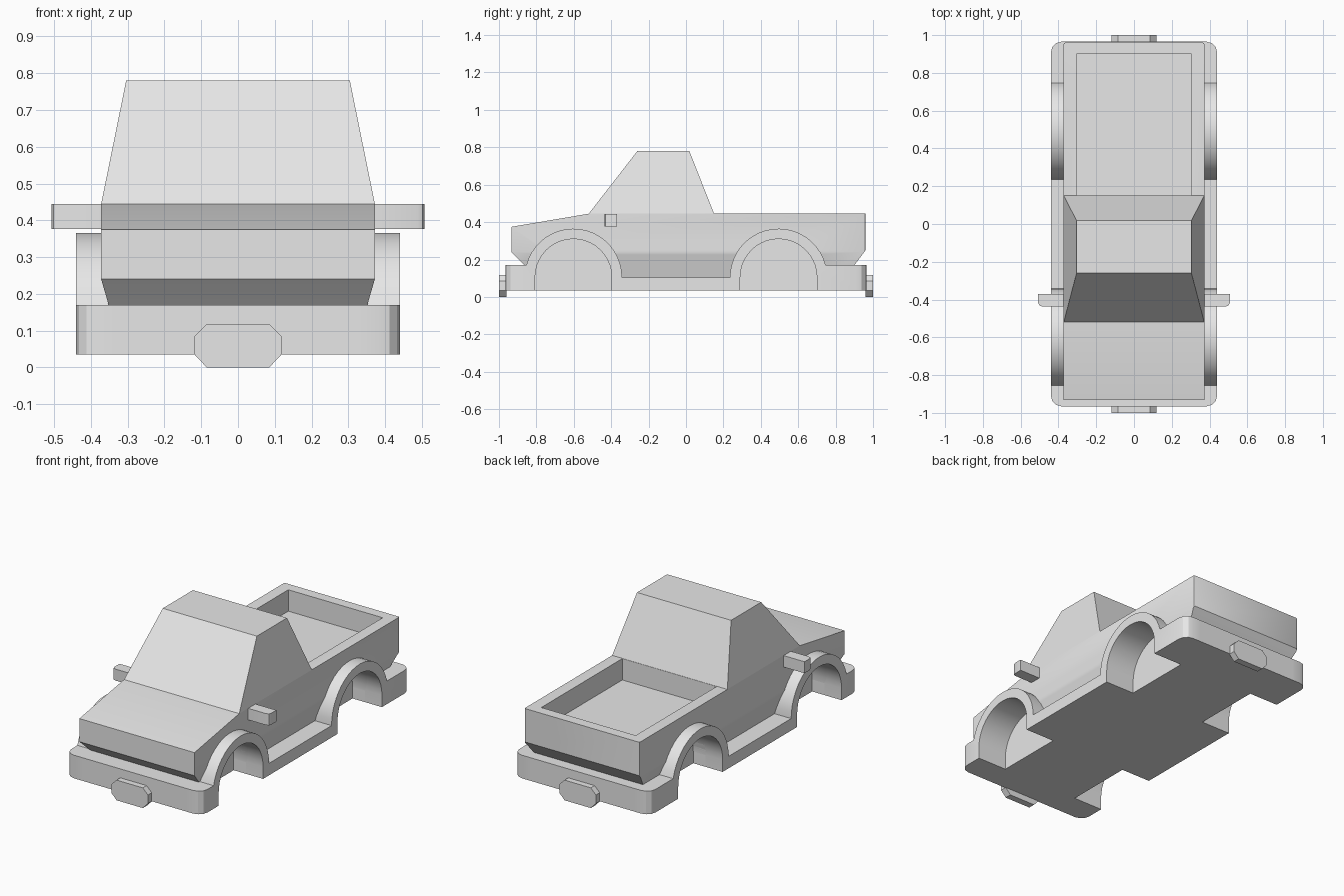
import bpy, bmesh, math

if "Cube" in bpy.data.objects:
    bpy.data.objects.remove(bpy.data.objects["Cube"])

grey = bpy.data.materials.new("light grey")
grey.diffuse_color = (0.8, 0.8, 0.8, 1)
grey.use_nodes = True
grey.node_tree.nodes["Principled BSDF"].inputs["Base Color"].default_value = grey.diffuse_color
AXLES = (-0.602, 0.495)
CZ, R_OUT, R_IN, FLOOR = 0.105, 0.26, 0.205, 0.035


def finish(bm, name):
    bmesh.ops.recalc_face_normals(bm, faces=bm.faces)
    me = bpy.data.meshes.new(name)
    bm.to_mesh(me)
    bm.free()
    ob = bpy.data.objects.new(name, me)
    bpy.context.collection.objects.link(ob)
    me.materials.append(grey)
    return ob


def prism(pts, a, b, axis):
    """Closed 2D outline extruded from a to b along x (y,z points) or y (x,z points)."""
    bm = bmesh.new()
    place = (lambda p, t: (t, p[0], p[1])) if axis == 'x' else (lambda p, t: (p[0], t, p[1]))
    lo = [bm.verts.new(place(p, a)) for p in pts]
    hi = [bm.verts.new(place(p, b)) for p in pts]
    bm.faces.new(lo)
    bm.faces.new(hi)
    n = len(pts)
    for i in range(n):
        j = (i + 1) % n
        bm.faces.new((lo[i], lo[j], hi[j], hi[i]))
    bmesh.ops.recalc_face_normals(bm, faces=bm.faces)
    return bm


def box(x0, x1, y0, y1, z0, z1):
    return prism([(y0, z0), (y1, z0), (y1, z1), (y0, z1)], x0, x1, 'x')


def bevel(bm, test, width, segments=1):
    edges = [e for e in bm.edges if test(e.verts[0].co, e.verts[1].co)]
    bmesh.ops.bevel(bm, geom=edges, offset=width, segments=segments,
                    profile=0.5, affect='EDGES', clamp_overlap=True)


def smooth(ob):
    bpy.ops.object.select_all(action='DESELECT')
    ob.select_set(True)
    bpy.context.view_layer.objects.active = ob
    bpy.ops.object.shade_smooth_by_angle(angle=math.radians(30))


def cut(ob, cutters):
    bpy.context.view_layer.objects.active = ob
    for c in cutters:
        m = ob.modifiers.new("cut", 'BOOLEAN')
        m.operation, m.solver, m.object = 'DIFFERENCE', 'EXACT', c
        bpy.ops.object.modifier_apply(modifier=m.name)


def arc(cy, r, a0, a1, n=20):
    return [(cy + r * math.cos(a0 + (a1 - a0) * i / n),
             CZ + r * math.sin(a0 + (a1 - a0) * i / n)) for i in range(n + 1)]


# cutters for the wheel wells and the load bed
wells = []
for s in (-1, 1):
    for cy in AXLES:
        out = [(cy + R_IN, -0.05)] + arc(cy, R_IN, 0, math.pi) + [(cy - R_IN, -0.05)]
        wells.append(finish(prism(out, s * 0.25, s * 0.6, 'x'), "well_cutter"))
bed = finish(box(-0.305, 0.305, 0.152, 0.90, 0.32, 0.6), "bed_cutter")

# body: side profile, tucked in below the z = 0.24 crease
side = [(-0.80, 0.10), (-0.863, 0.17), (-0.933, 0.24), (-0.933, 0.375), (-0.52, 0.445),
        (0.96, 0.445), (0.96, 0.25), (0.90, 0.17), (0.84, 0.10)]
bm = prism(side, -0.372, 0.372, 'x')
bmesh.ops.bisect_plane(bm, geom=bm.verts[:] + bm.edges[:] + bm.faces[:],
                       plane_co=(0, 0, 0.24), plane_no=(0, 0, 1))
for v in bm.verts:
    if v.co.z < 0.239:
        v.co.x -= math.copysign(0.29 * (0.24 - v.co.z), v.co.x)
bevel(bm, lambda a, b: min(a.y, b.y) > 0.95 and abs(a.z - b.z) > 0.1 and abs(a.x - b.x) < 0.01,
      0.028, 2)
body = finish(bm, "body")
cut(body, wells + [bed])
smooth(body)

# cab: tapered block
bm = box(-0.372, 0.372, -0.52, 0.15, 0.445, 0.78)
for v in bm.verts:
    if v.co.z > 0.7:
        v.co.x = math.copysign(0.304, v.co.x)
        v.co.y = -0.26 if v.co.y < -0.2 else 0.018
finish(bm, "cab")

# chassis between the two skirts
chassis = finish(box(-0.33, 0.33, -0.965, 0.965, FLOOR, 0.17), "chassis")
cut(chassis, wells)

# skirts: bumper ends, fender arches and sill in one outline per side
t = math.asin((0.17 - CZ) / R_OUT)
f, r = AXLES
outline = [(-0.965, FLOOR), (-0.965, 0.17)]
outline += arc(f, R_OUT, math.pi - t, 0) + arc(r, R_OUT, math.pi, t)
outline += [(0.965, 0.17), (0.965, FLOOR)]
for cy in (r, f):
    outline += [(cy + R_IN, FLOOR)] + arc(cy, R_IN, 0, math.pi) + [(cy - R_IN, FLOOR)]
for s, name in ((-1, "left_skirt"), (1, "right_skirt")):
    bm = prism(outline, s * 0.33, s * 0.44, 'x')
    bevel(bm, lambda a, b: min(abs(a.y), abs(b.y)) > 0.96 and min(abs(a.x), abs(b.x)) > 0.43
          and abs(a.z - b.z) > 0.1, 0.055, 3)
    smooth(finish(bm, name))

# door mirrors
for s, name in ((-1, "left_mirror"), (1, "right_mirror")):
    bm = box(s * 0.36, s * 0.507, -0.437, -0.37, 0.377, 0.444)
    bevel(bm, lambda a, b: min(abs(a.x), abs(b.x)) > 0.5 and max(a.y, b.y) < -0.43, 0.02, 2)
    smooth(finish(bm, name))

# front and rear bumper plates: chamfered octagons
plate = [(-0.118, 0.035), (-0.085, 0), (0.085, 0), (0.118, 0.035),
         (0.118, 0.085), (0.085, 0.118), (-0.085, 0.118), (-0.118, 0.085)]
finish(prism(plate, -1.0, -0.96, 'y'), "front_plate")
finish(prism(plate, 0.96, 1.0, 'y'), "rear_plate")

for c in wells + [bed]:
    bpy.data.objects.remove(c, do_unlink=True)
